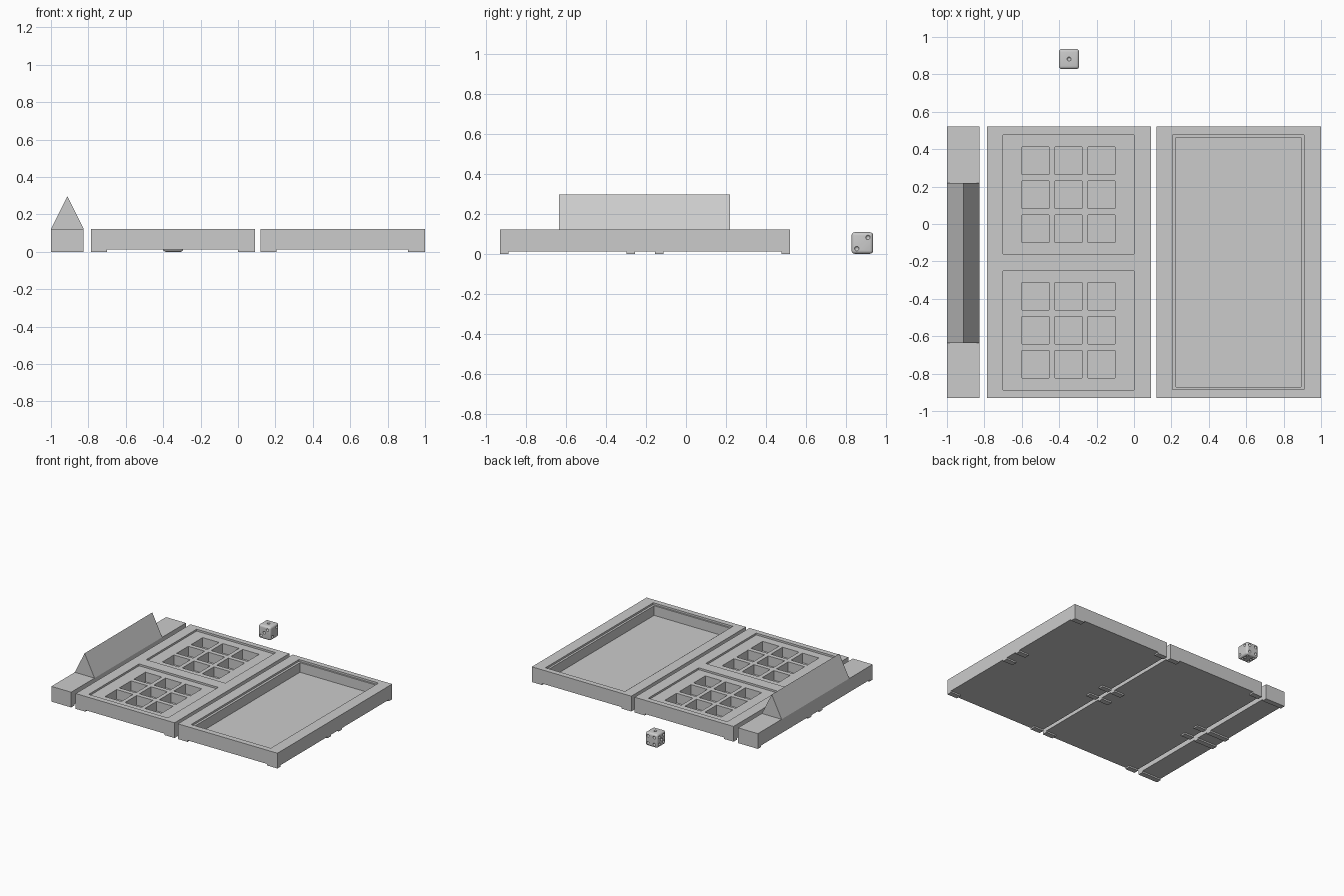
import bpy, bmesh
from mathutils import Matrix, Vector

if "Cube" in bpy.data.objects:
    bpy.data.objects.remove(bpy.data.objects["Cube"])


def add_box(bm, x0, x1, y0, y1, z0, z1):
    m = Matrix.Translation(((x0 + x1) / 2, (y0 + y1) / 2, (z0 + z1) / 2))
    bmesh.ops.create_cube(bm, size=1, matrix=m @ Matrix.Diagonal((x1 - x0, y1 - y0, z1 - z0, 1)))


def finish(bm, name):
    bmesh.ops.recalc_face_normals(bm, faces=bm.faces)
    me = bpy.data.meshes.new(name)
    bm.to_mesh(me)
    bm.free()
    ob = bpy.data.objects.new(name, me)
    bpy.context.collection.objects.link(ob)
    return ob


def boxes(name, items):
    bm = bmesh.new()
    for b in items:
        add_box(bm, *b)
    return finish(bm, name)


def cut(ob, cutter):
    """Subtract the cutter, bake the result and discard the cutter."""
    mod = ob.modifiers.new("cut", 'BOOLEAN')
    mod.operation = 'DIFFERENCE'
    mod.solver = 'EXACT'
    mod.object = cutter
    cutter.hide_render = True
    bpy.context.view_layer.objects.active = ob
    bpy.ops.object.modifier_apply(modifier=mod.name)
    bpy.data.objects.remove(cutter)


Y0, Y1, LOW, TOP = -0.93, 0.52, 0.012, 0.122
MID = (Y0 + Y1) / 2
LEDGE, FLOOR, OVER = 0.107, 0.03, 0.2
foot_rows = [(Y0, Y0 + .042), (MID - .092, MID - .05), (MID + .05, MID + .092), (Y1 - .042, Y1)]


def feet(name, spans):
    return boxes(name, [(a, b, c, d, 0, LOW) for a, b in spans for c, d in foot_rows])


# Middle board: two shallow recesses, each with a 3 x 3 grid of pockets
board = boxes("pocket_board", [(-.785, .09, Y0, Y1, LOW, TOP)])
cut(board, boxes("recess_cutter", [(-.70, 0, y, y + .637, LEDGE, OVER) for y in (-.887, -.16)]))
cut(board, boxes("pocket_cutter", [
    (-.60 + .177 * i, -.455 + .177 * i, y + .182 * j, y + .182 * j + .147, FLOOR, OVER)
    for y in (-.824, -.10) for i in range(3) for j in range(3)]))
feet("pocket_board_feet", [(-.785, -.70), (0, .09)])

# Right tray: narrow ledge around a deep well
tray = boxes("tray", [(.12, 1, Y0, Y1, LOW, TOP)])
cut(tray, boxes("ledge_cutter", [(.205, .91, -.885, .477, LEDGE, OVER)]))
cut(tray, boxes("well_cutter", [(.224, .893, -.872, .463, FLOOR, OVER)]))
feet("tray_feet", [(.12, .205), (.91, 1)])

# Left rail and its triangular ridge
boxes("side_rail", [(-1, -.825, Y0, Y1, LOW, TOP)])
feet("side_rail_feet", [(-1, -.825)])
bm = bmesh.new()
tri = bm.faces.new([bm.verts.new((x, -.635, z)) for x, z in ((-1, TOP), (-.825, TOP), (-.9125, .297))])
ext = bmesh.ops.extrude_face_region(bm, geom=[tri], use_keep_orig=True)
bmesh.ops.translate(bm, vec=(0, .855, 0), verts=[v for v in ext["geom"] if isinstance(v, bmesh.types.BMVert)])
finish(bm, "ridge")

# Die: rounded cube with dimpled pips
S = 0.108
C = Vector((-.347, .882, S / 2))
bm = bmesh.new()
bmesh.ops.create_cube(bm, size=S, matrix=Matrix.Translation(C))
bmesh.ops.bevel(bm, geom=bm.edges[:], offset=.016, segments=4, profile=.5, affect='EDGES')
die = finish(bm, "die")
P = .028
diag = [(-P, -P), (P, P)]
corners = diag + [(-P, P), (P, -P)]
pips = {1: [(0, 0)], 2: diag, 3: diag + [(0, 0)], 4: corners,
        5: corners + [(0, 0)], 6: corners + [(-P, 0), (P, 0)]}
faces = {1: (0, 0, 1), 6: (0, 0, -1), 2: (1, 0, 0), 5: (-1, 0, 0), 3: (0, -1, 0), 4: (0, 1, 0)}
bm = bmesh.new()
for n, d in faces.items():
    rot = Vector(d).to_track_quat('Z', 'Y')
    for u, v in pips[n]:
        bmesh.ops.create_uvsphere(bm, u_segments=16, v_segments=10, radius=.0115,
                                  matrix=Matrix.Translation(C + rot @ Vector((u, v, S / 2 + .002))))
cut(die, finish(bm, "pip_cutter"))
bpy.ops.object.select_all(action='DESELECT')
die.select_set(True)
bpy.context.view_layer.objects.active = die
bpy.ops.object.shade_smooth_by_angle()
